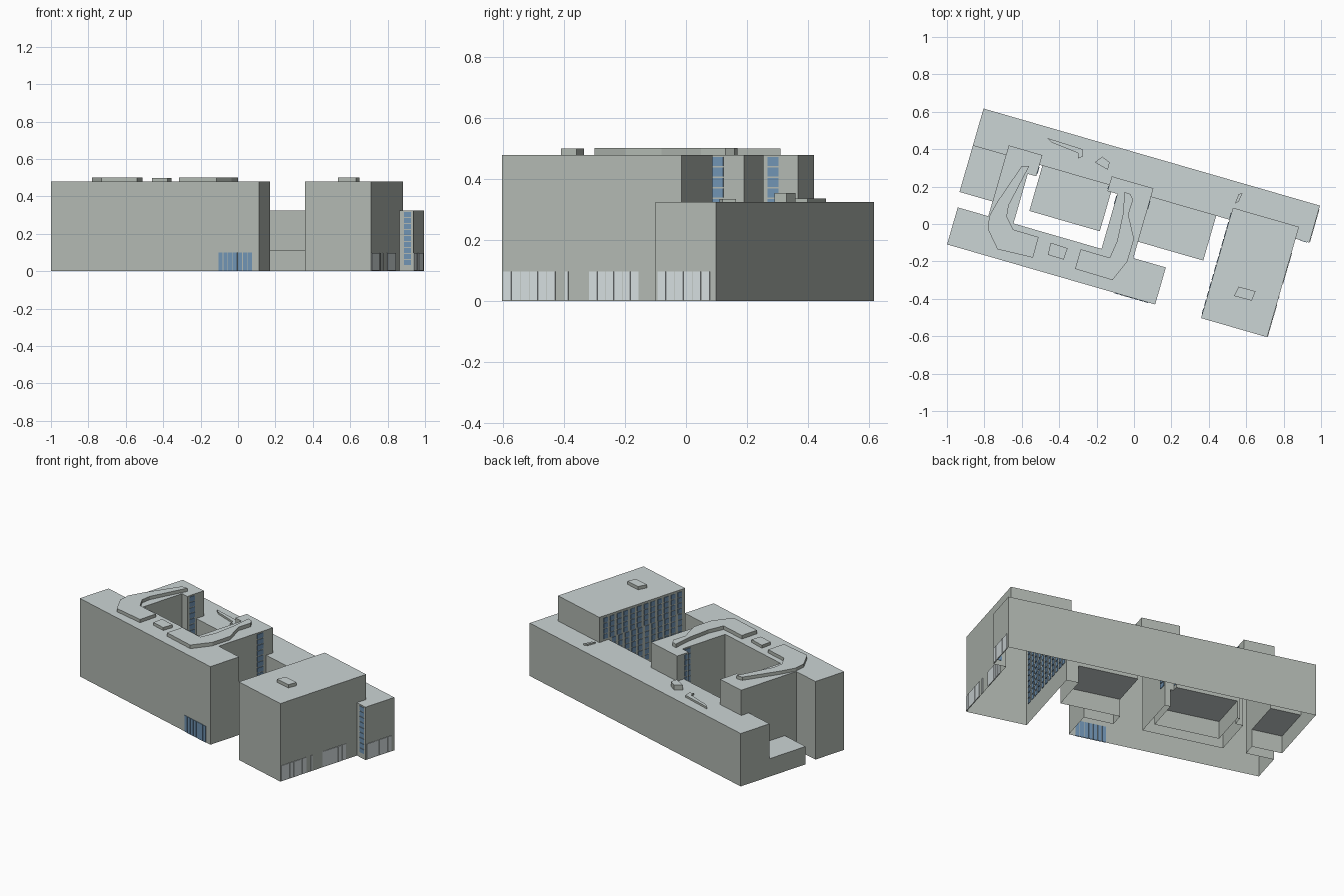
import bpy, bmesh, math
from mathutils import Matrix, Vector

if "Cube" in bpy.data.objects:
    bpy.data.objects.remove(bpy.data.objects["Cube"])

# The building is laid out square in its own axes, then turned clockwise
TURN = Matrix.Rotation(math.radians(-16.1), 4, 'Z')
HIGH, MID, LOW = 0.48, 0.325, 0.11


def material(name, rgb):
    m = bpy.data.materials.new(name)
    m.diffuse_color = (*rgb, 1)
    m.use_nodes = True
    m.node_tree.nodes["Principled BSDF"].inputs["Base Color"].default_value = m.diffuse_color
    return m


wall = material("wall_grey", (0.44, 0.48, 0.44))
roof = material("roof_grey", (0.60, 0.66, 0.66))
blue = material("blue_glass", (0.16, 0.29, 0.45))
pale = material("pale_glass", (0.66, 0.72, 0.73))


def finish(bm, name, mats, turned=True):
    if turned:
        bm.transform(TURN)
    me = bpy.data.meshes.new(name)
    bm.to_mesh(me)
    bm.free()
    for m in mats:
        me.materials.append(m)
    ob = bpy.data.objects.new(name, me)
    bpy.context.collection.objects.link(ob)
    return ob


# Blocks: left, right, front, back, height
BLOCKS = [
    (-0.944, 0.928, 0.164, 0.370, MID),     # rear bar
    (-0.930, 0.228, -0.382, -0.176, HIGH),  # front bar
    (0.484, 0.852, -0.384, 0.230, HIGH),    # right wing
    (-0.760, -0.620, -0.176, 0.218, HIGH),  # left wing
    (-0.760, -0.573, 0.100, 0.218, HIGH),   # left wing head
    (-0.130, 0.047, -0.176, 0.212, HIGH),   # middle wing
    (-0.185, 0.047, 0.130, 0.212, HIGH),    # middle wing head
    (-0.944, -0.760, -0.094, 0.164, LOW),   # left terrace
    (-0.557, -0.165, -0.088, 0.164, LOW),   # court roof
    (0.047, 0.410, -0.085, 0.164, LOW),     # entrance court roof
]


def massing():
    """One open-bottomed shell: roofs per cell, walls where heights change."""
    xs = sorted({v for b in BLOCKS for v in b[:2]})
    ys = sorted({v for b in BLOCKS for v in b[2:4]})

    def height(i, j):
        if not (0 <= i < len(xs) - 1 and 0 <= j < len(ys) - 1):
            return 0
        x, y = (xs[i] + xs[i + 1]) / 2, (ys[j] + ys[j + 1]) / 2
        return max([b[4] for b in BLOCKS
                    if b[0] < x < b[1] and b[2] < y < b[3]], default=0)

    bm = bmesh.new()

    def face(pts, mat):
        bm.faces.new([bm.verts.new(p) for p in pts]).material_index = mat

    for i in range(len(xs) - 1):
        for j in range(len(ys) - 1):
            h = height(i, j)
            if not h:
                continue
            c = [(xs[i], ys[j]), (xs[i + 1], ys[j]),
                 (xs[i + 1], ys[j + 1]), (xs[i], ys[j + 1])]
            face([(*p, h) for p in c], 1)
            for k, (di, dj) in enumerate([(0, -1), (1, 0), (0, 1), (-1, 0)]):
                g = height(i + di, j + dj)
                if g < h:
                    a, b = c[k], c[(k + 1) % 4]
                    face([(*a, g), (*b, g), (*b, h), (*a, h)], 0)
    bmesh.ops.remove_doubles(bm, verts=bm.verts, dist=1e-5)
    bmesh.ops.dissolve_limit(bm, angle_limit=0.01, verts=bm.verts,
                             edges=bm.edges, delimit={'MATERIAL'})
    finish(bm, "building_shell", [wall, roof])


def windows(name, side, pos, a0, a1, z0, z1, cols, rows, mat, fill=0.85):
    """Grid of thin panes on a wall; side is 'x' or 'y', the wall's normal."""
    bm = bmesh.new()
    da, dz = (a1 - a0) / cols, (z1 - z0) / rows
    for c in range(cols):
        for r in range(rows):
            a, z = a0 + (c + 0.5) * da, z0 + (r + 0.5) * dz
            at = (pos, a, z) if side == 'x' else (a, pos, z)
            w = da * fill
            h = dz * (0.82 if rows > 1 else 1)
            size = (0.006, w, h) if side == 'x' else (w, 0.006, h)
            bmesh.ops.create_cube(bm, size=1, matrix=Matrix.Translation(at)
                                  @ Matrix.Diagonal((*size, 1)))
    finish(bm, name, [mat])


def platform(name, pts, z, h):
    """Raised roof slab from an outline in world axes."""
    bm = bmesh.new()
    f = bm.faces.new([bm.verts.new((x, y, z)) for x, y in pts])
    f.normal_update()
    if f.normal.z > 0:
        f.normal_flip()
    up = bmesh.ops.extrude_face_region(bm, geom=[f], use_keep_orig=True)["geom"]
    bmesh.ops.translate(bm, vec=Vector((0, 0, h)),
                        verts=[v for v in up if isinstance(v, bmesh.types.BMVert)])
    bmesh.ops.recalc_face_normals(bm, faces=bm.faces)
    for q in bm.faces:
        q.material_index = int(abs(q.normal.z) > 0.5)
    finish(bm, name, [wall, roof], turned=False)


massing()

# Ground-floor glazing
windows("front_entrance_glazing", 'y', -0.382, 0.0, 0.19, 0, 0.1, 7, 1, blue)
windows("right_shopfront_a", 'x', 0.852, -0.38, -0.20, 0.003, 0.097, 6, 1, pale, 0.94)
windows("right_shopfront_door", 'x', 0.852, -0.168, -0.155, 0.003, 0.097, 1, 1, pale)
windows("right_shopfront_b", 'x', 0.852, -0.085, 0.085, 0.003, 0.097, 6, 1, pale, 0.94)
windows("rear_bar_end_glazing", 'x', 0.928, 0.17, 0.35, 0.003, 0.097, 6, 1, pale, 0.94)

# Upper-floor window columns
windows("right_wing_court_windows", 'x', 0.484, -0.37, 0.21, 0.335, 0.47, 12, 4, blue, 0.6)
windows("right_wing_lower_windows", 'x', 0.484, -0.37, 0.15, 0.12, 0.335, 11, 6, blue, 0.6)
windows("rear_bar_stair_windows", 'y', 0.164, 0.875, 0.92, 0.03, 0.32, 1, 9, blue)
windows("middle_wing_right_windows", 'x', 0.047, 0.095, 0.145, 0.13, 0.475, 1, 10, blue)
windows("middle_wing_left_windows", 'x', -0.13, 0.07, 0.125, 0.13, 0.475, 1, 10, blue)
windows("middle_head_left_windows", 'x', -0.185, 0.14, 0.16, 0.13, 0.475, 1, 10, blue)
windows("left_head_right_windows", 'x', -0.573, 0.11, 0.155, 0.13, 0.475, 1, 10, blue)

# Roof platforms
platform("left_roof_platform",
         [(-0.78, -0.03), (-0.73, -0.135), (-0.54, -0.18), (-0.51, -0.07),
          (-0.645, -0.03), (-0.68, 0.04), (-0.67, 0.10), (-0.56, 0.31),
          (-0.60, 0.31), (-0.73, 0.12), (-0.775, 0.04)], HIGH, 0.02)
platform("front_roof_box",
         [(-0.446, -0.10), (-0.355, -0.13), (-0.376, -0.19), (-0.46, -0.165)], HIGH, 0.018)
platform("middle_roof_platform",
         [(-0.285, -0.135), (-0.13, -0.18), (-0.09, -0.09), (-0.06, 0.05),
          (-0.05, 0.17), (-0.02, 0.16), (-0.005, 0.13), (-0.03, 0.05),
          (0.0, -0.08), (-0.035, -0.2), (-0.115, -0.30), (-0.315, -0.24)], HIGH, 0.022)
platform("right_roof_box",
         [(0.535, -0.385), (0.56, -0.335), (0.65, -0.36), (0.63, -0.41),
          (0.535, -0.385)][:4], HIGH, 0.02)

# Small plant units on the rear bar
platform("rear_roof_duct",
         [(-0.465, 0.46), (-0.275, 0.40), (-0.275, 0.36), (-0.30, 0.35),
          (-0.30, 0.38), (-0.44, 0.435)], MID, 0.012)
platform("rear_roof_unit",
         [(-0.21, 0.33), (-0.17, 0.36), (-0.13, 0.33), (-0.14, 0.29)], MID, 0.03)
platform("rear_roof_vent",
         [(0.54, 0.11), (0.56, 0.16), (0.58, 0.165), (0.56, 0.12)], MID, 0.01)
